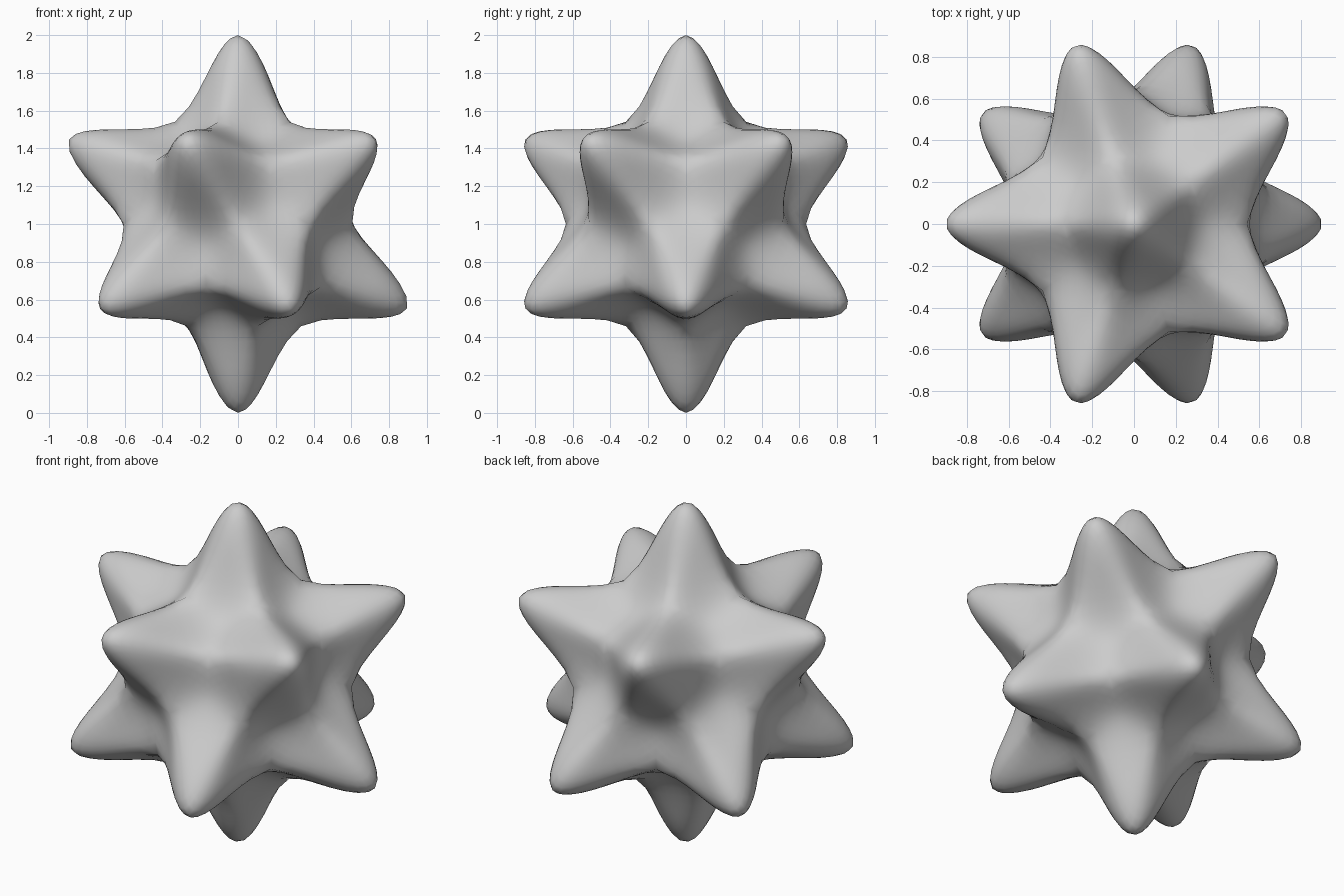
import bpy, bmesh, math
from mathutils import Matrix

if "Cube" in bpy.data.objects:
    bpy.data.objects.remove(bpy.data.objects["Cube"])

TIP, VALLEY = 1.447, 0.574   # cage radii, smoothed surface reaches 1.0 and about 0.635

# Once-divided icosahedron: 12 five-sided corners become spikes, the rest form the core
bm = bmesh.new()
bmesh.ops.create_icosphere(bm, subdivisions=2, radius=1.0,
                           matrix=Matrix.Rotation(math.pi, 4, 'Z'))
for v in bm.verts:
    v.co = v.co.normalized() * (TIP if len(v.link_edges) == 5 else VALLEY)
for f in bm.faces:
    f.smooth = True

mesh = bpy.data.meshes.new("spiky_ball")
bm.to_mesh(mesh)
bm.free()
ball = bpy.data.objects.new("spiky_ball", mesh)
bpy.context.collection.objects.link(ball)
ball.location.z = 1.0

# Smooth the spikes and valleys
sub = ball.modifiers.new("smooth", 'SUBSURF')
sub.levels = sub.render_levels = 3
